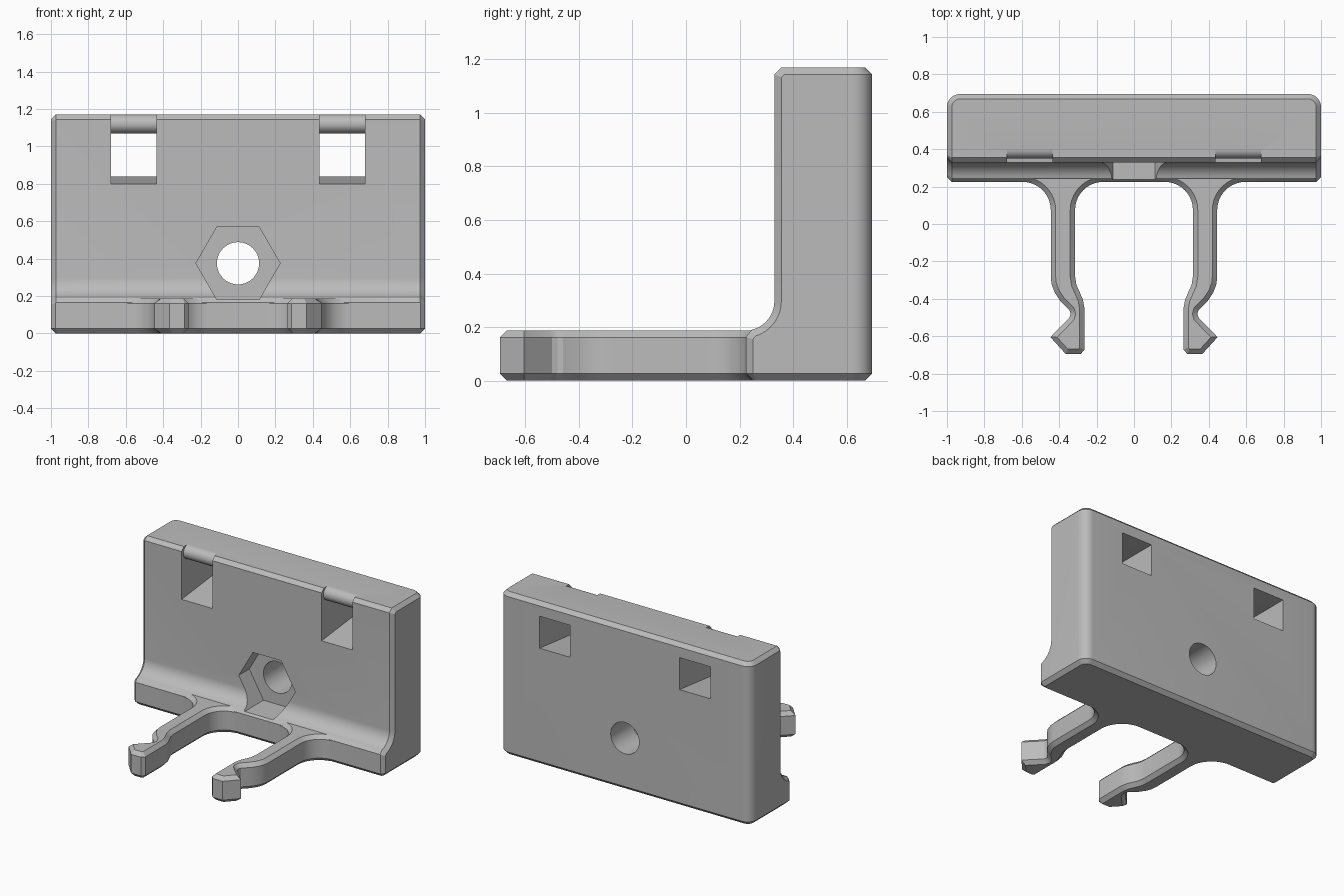
import bpy, bmesh
from math import sin, cos, radians
from mathutils import Vector, Matrix

cube = bpy.data.objects.get("Cube")
if cube:
    bpy.data.objects.remove(cube, do_unlink=True)

EDGE = 0.026       # chamfer width
HEIGHT = 1.17
ARM_TOP = 0.187

grey = bpy.data.materials.new("matte grey")
grey.use_nodes = True
colour = (0.5, 0.5, 0.5, 1)
grey.diffuse_color = colour
grey.node_tree.nodes["Principled BSDF"].inputs["Base Color"].default_value = colour


def arc(cx, cy, r, start, end, steps=10):
    angles = [radians(start + (end - start) * i / steps) for i in range(steps + 1)]
    return [(cx + r * cos(a), cy + r * sin(a)) for a in angles]


def inset(points, d):
    """Mitred inward offset of a closed outline."""
    pts = [Vector(p) for p in points]
    area = sum(pts[i - 1].cross(pts[i]) for i in range(len(pts)))
    sign = 1 if area > 0 else -1
    result = []
    for i, p in enumerate(pts):
        a = (p - pts[i - 1]).normalized()
        b = (pts[(i + 1) % len(pts)] - p).normalized()
        na, nb = Vector((-a.y, a.x)) * sign, Vector((-b.y, b.x)) * sign
        result.append(p + (na + nb) * d / (1 + na.dot(nb)))
    return result


def prism(name, outline, low, high, axis="Z", chamfer=0):
    """Extrude an outline along an axis, with optional chamfered ends."""
    place = {"X": lambda u, v, w: (w, u, v),
             "Y": lambda u, v, w: (u, w, v),
             "Z": lambda u, v, w: (u, v, w)}[axis]
    layers = [(low, 0), (high, 0)]
    if chamfer:
        layers = [(low, chamfer), (low + chamfer, 0), (high - chamfer, 0), (high, chamfer)]
    bm = bmesh.new()
    rings = [[bm.verts.new(place(u, v, w)) for u, v in inset(outline, d)] for w, d in layers]
    for lower, upper in zip(rings, rings[1:]):
        for i in range(len(lower)):
            bm.faces.new((lower[i - 1], lower[i], upper[i], upper[i - 1]))
    bm.faces.new(rings[0])
    bm.faces.new(rings[-1])
    bmesh.ops.recalc_face_normals(bm, faces=bm.faces)
    mesh = bpy.data.meshes.new(name)
    bm.to_mesh(mesh)
    bm.free()
    mesh.materials.append(grey)
    obj = bpy.data.objects.new(name, mesh)
    bpy.context.collection.objects.link(obj)
    return obj


def combine(target, tool, operation):
    mod = target.modifiers.new(operation, "BOOLEAN")
    mod.operation, mod.solver, mod.object = operation, "EXACT", tool
    bpy.context.view_layer.objects.active = target
    bpy.ops.object.modifier_apply(modifier=mod.name)
    bpy.data.objects.remove(tool, do_unlink=True)


# Body block: plan outline with round rear corners and cut front corners
plan = [(-0.975, 0.225), (0.975, 0.225), (1, 0.25)]
plan += arc(0.93, 0.625, 0.07, 0, 90) + arc(-0.93, 0.625, 0.07, 90, 180) + [(-1, 0.25)]
bracket = prism("clip_bracket", plan, 0, HEIGHT, chamfer=EDGE)

# Side profile carves the upright wall, the fillet and the foot
side = [(0.1, -0.2), (0.1, 0.03), (0.225, 0.165)]
side += arc(0.22, 0.297, 0.11, -77, 0)
side += [(0.33, HEIGHT - EDGE), (0.38, HEIGHT - EDGE + 0.05), (0.5, 1.4), (1, 1.4), (1, -0.2)]
combine(bracket, prism("side_profile", side, -1, 1, "X", EDGE), "INTERSECT")

# Two spring arms with flared roots and hooked tips
arm = [(0.165, 0.3)] + arc(0.165, 0.075, 0.15, 90, 0)
arm += [(0.315, -0.28), (0.308, -0.325), (0.29, -0.365), (0.273, -0.405), (0.265, -0.45),
        (0.265, -0.672), (0.285, -0.695), (0.365, -0.695), (0.447, -0.605),
        (0.345, -0.5), (0.339, -0.48), (0.345, -0.46),
        (0.395, -0.41), (0.425, -0.365), (0.441, -0.32), (0.445, -0.28)]
arm += arc(0.595, 0.075, 0.15, 180, 90) + [(0.595, 0.3)]
for s in (1, -1):
    combine(bracket, prism("spring_arm", [(s * x, y) for x, y in arm], 0, ARM_TOP,
                           chamfer=EDGE), "UNION")

# Strap slots: sloping floor and a rounded bar at the upper edge
slot = [(0.25, 0.791), (0.75, 0.846), (0.75, 1.07)]
slot += arc(0.4, 1.12, 0.05, 270, 90, 14) + [(0.4, 1.25), (0.25, 1.25)]
for low in (0.435, -0.68):
    combine(bracket, prism("strap_slot", slot, low, low + 0.245, "X"), "DIFFERENCE")

# Hexagonal nut pocket and bolt hole
nut = arc(0, 0.375, 0.225, 0, 300, 5)
combine(bracket, prism("nut_pocket", nut, 0.1, 0.45, "Y"), "DIFFERENCE")
bolt = arc(0, 0.375, 0.113, 0, 352.5, 47)
combine(bracket, prism("bolt_hole", bolt, 0.3, 0.8, "Y"), "DIFFERENCE")

bpy.ops.object.select_all(action="DESELECT")
bracket.select_set(True)
bpy.context.view_layer.objects.active = bracket
bpy.ops.object.shade_smooth_by_angle(angle=radians(25))
